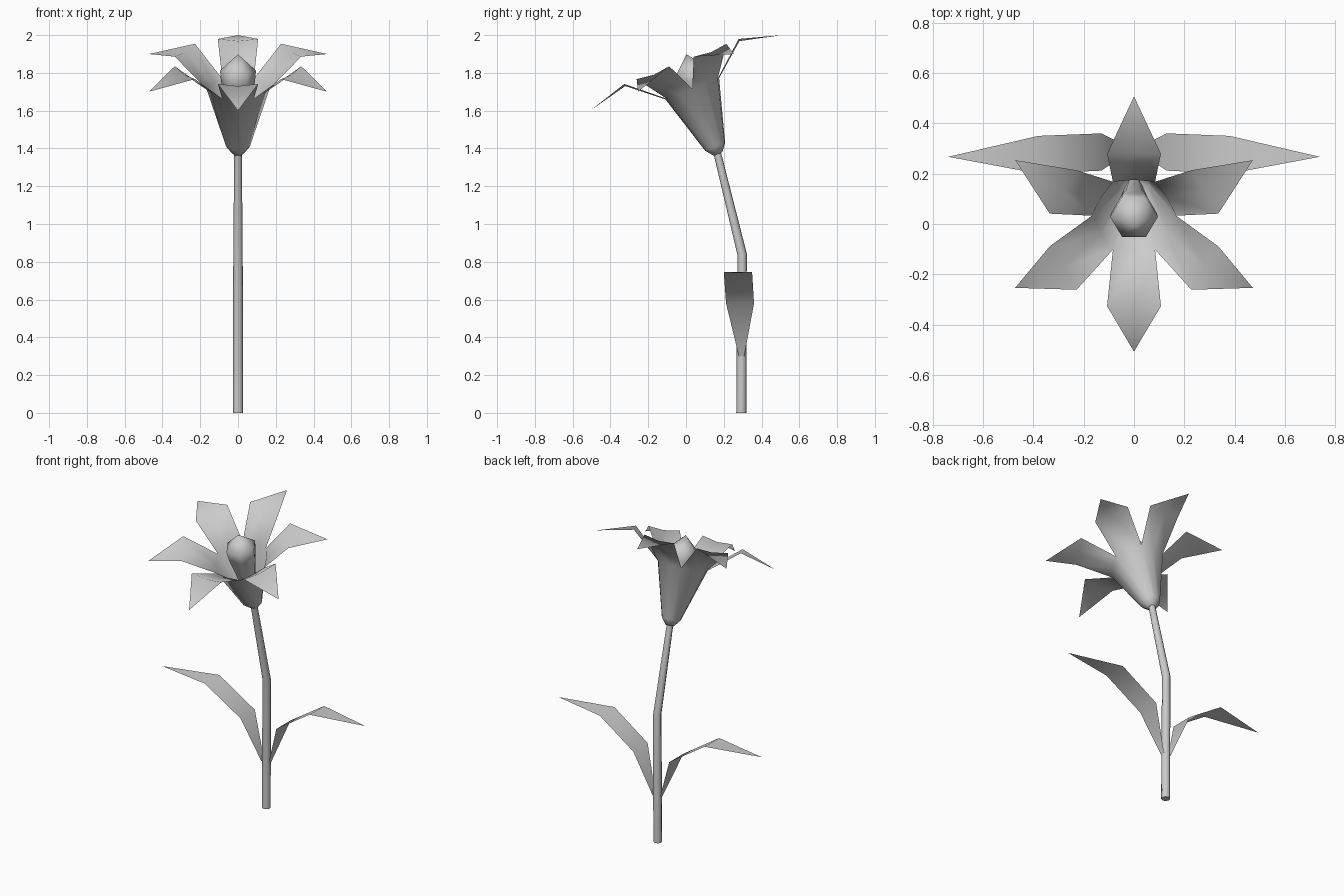
import bpy, bmesh, math
from mathutils import Matrix, Vector

if "Cube" in bpy.data.objects:
    bpy.data.objects.remove(bpy.data.objects["Cube"])


def finish(name, bm):
    bmesh.ops.remove_doubles(bm, verts=bm.verts, dist=0.002)
    me = bpy.data.meshes.new(name)
    bm.to_mesh(me)
    bm.free()
    for p in me.polygons:
        p.use_smooth = True
    ob = bpy.data.objects.new(name, me)
    bpy.context.collection.objects.link(ob)
    return ob


def ring(bm, centre, radius, tilt, sides):
    rot = Matrix.Rotation(tilt, 3, 'X')
    return [bm.verts.new(Vector(centre) + rot @ Vector((
        radius * math.cos(math.tau * i / sides),
        radius * math.sin(math.tau * i / sides), 0))) for i in range(sides)]


def loft(bm, rings):
    n = len(rings[0])
    for a, b in zip(rings, rings[1:]):
        for i in range(n):
            j = (i + 1) % n
            bm.faces.new((a[i], a[j], b[j], b[i]))


def strip(bm, rows, tip):
    # rows of left / centre / right points ending in a pointed tip
    vr = [[bm.verts.new(p) for p in row] for row in rows]
    t = bm.verts.new(tip)
    for a, b in zip(vr, vr[1:]):
        for i in range(len(a) - 1):
            bm.faces.new((a[i], a[i + 1], b[i + 1], b[i]))
    for i in range(len(vr[-1]) - 1):
        bm.faces.new((vr[-1][i], vr[-1][i + 1], t))
    return vr


# Stem: bent tapered tube
bm = bmesh.new()
rings = [ring(bm, (0, 0.293, 0), 0.027, 0, 8),
         ring(bm, (0, 0.297, 0.84), 0.025, math.radians(7), 8),
         ring(bm, (0, 0.162, 1.39), 0.02, math.radians(14), 8)]
loft(bm, rings)
bm.faces.new(rings[0][::-1])
bm.faces.new(rings[-1])
stem = finish("stem", bm)
stem.data.polygons[-1].use_smooth = stem.data.polygons[-2].use_smooth = False

# Blossom: six petals growing out of a joined cup
bm = bmesh.new()
profile = [(-0.46, 0.026, 0.015, 0), (-0.42, 0.054, 0.0312, 0.003),
           (-0.09, 0.145, 0.0837, 0.008), (0.065, 0.325, 0.107, 0.0)]
for k in range(6):
    turn = Matrix.Rotation(math.radians(60 * k), 3, 'Z')
    rows = []
    for i, (h, r, w, bulge) in enumerate(profile):
        dip = 0.012 if i == 3 else 0
        rows.append([turn @ Vector(p) for p in
                     ((-w, r, h), (0, r + bulge, h - dip), (w, r, h))])
    vr = strip(bm, rows, turn @ Vector((0, 0.545, 0)))
    c = bm.verts.new((0, 0, -0.465))
    for i in range(2):
        bm.faces.new((vr[0][i + 1], vr[0][i], c))
bm.transform(Matrix.Translation((0, 0, 1.8)) @ Matrix.Rotation(math.radians(21.5), 4, 'X'))
finish("blossom", bm)

# Pistil: six-sided club with a pointed cap
bm = bmesh.new()
rings = [ring(bm, (0, 0, s), r, 0, 6) for s, r in
         ((0, 0.035), (0.25, 0.065), (0.37, 0.09), (0.43, 0.095))]
loft(bm, rings)
top = bm.verts.new((0, 0, 0.52))
for i in range(6):
    bm.faces.new((rings[-1][i], rings[-1][(i + 1) % 6], top))
bm.transform(Matrix.Translation((0, 0.15, 1.4)) @ Matrix.Rotation(math.radians(16.5), 4, 'X'))
finish("pistil", bm)

# Leaves: mirrored pair of arching blades
for side, name in ((1, "leaf_right"), (-1, "leaf_left")):
    bm = bmesh.new()
    rows = [[(side * x, y0, z), (side * x, y1, z)] for x, z, y0, y1 in
            ((0.026, 0.30, 0.28, 0.308), (0.13, 0.58, 0.212, 0.36),
             (0.38, 0.745, 0.2, 0.35))]
    strip(bm, rows, (side * 0.738, 0.267, 0.74))
    finish(name, bm)
